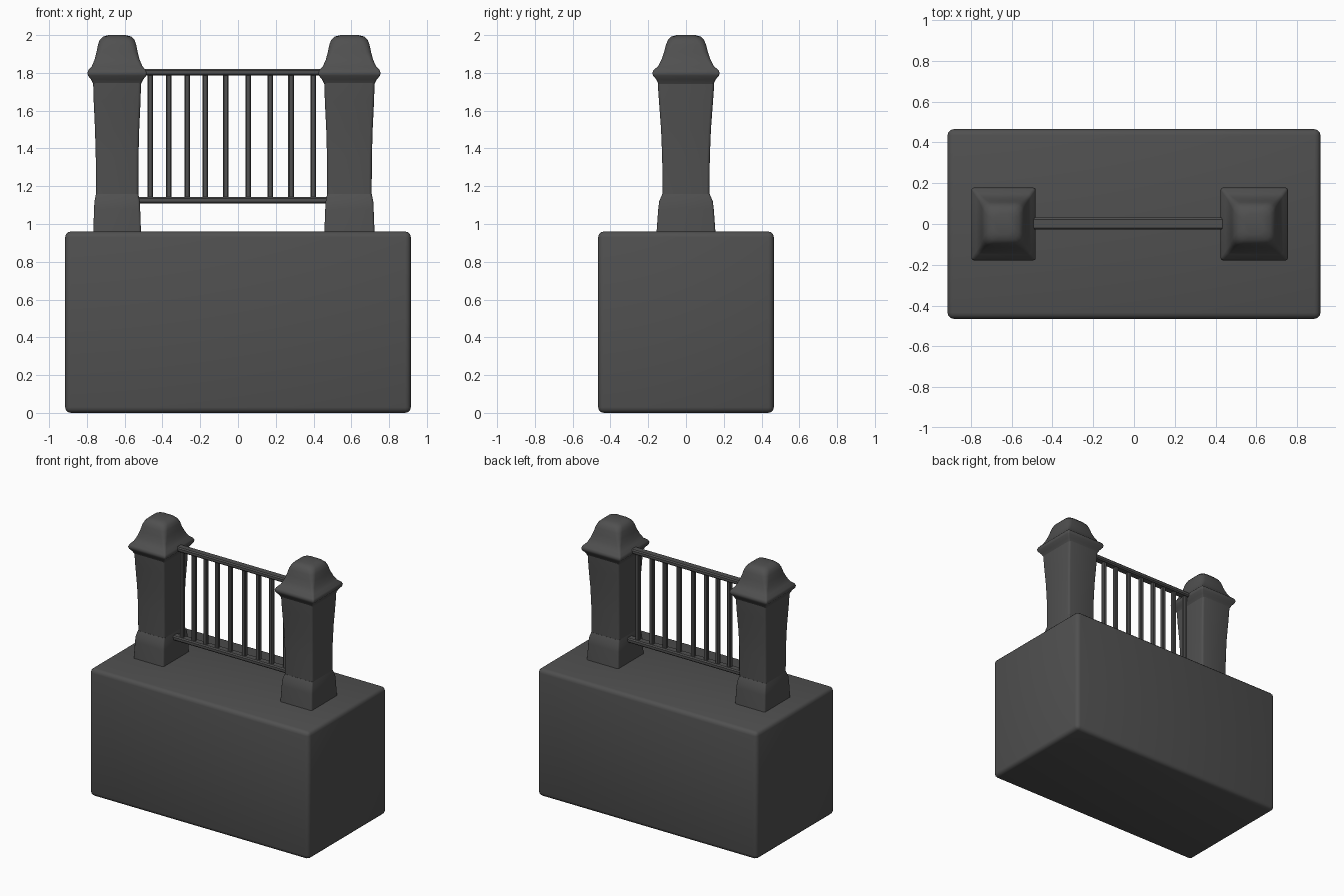
import bpy, bmesh, math
from mathutils import Vector

if "Cube" in bpy.data.objects:
    bpy.data.objects.remove(bpy.data.objects["Cube"])

stone = bpy.data.materials.new("dark_grey")
stone.use_nodes = True
GREY = (0.08, 0.08, 0.08, 1)
stone.diffuse_color = GREY
stone.node_tree.nodes["Principled BSDF"].inputs["Base Color"].default_value = GREY


def finish(name, bm, angle=35):
    bmesh.ops.recalc_face_normals(bm, faces=bm.faces)
    mesh = bpy.data.meshes.new(name)
    bm.to_mesh(mesh)
    bm.free()
    mesh.materials.append(stone)
    ob = bpy.data.objects.new(name, mesh)
    bpy.context.collection.objects.link(ob)
    bpy.ops.object.select_all(action='DESELECT')
    ob.select_set(True)
    bpy.context.view_layer.objects.active = ob
    bpy.ops.object.shade_smooth_by_angle(angle=math.radians(angle))
    return ob


def box(name, low, high, bevel, segments=1):
    low, high = Vector(low), Vector(high)
    bm = bmesh.new()
    bmesh.ops.create_cube(bm, size=1)
    for v in bm.verts:
        v.co = (low + high) / 2 + v.co * (high - low)
    bmesh.ops.bevel(bm, geom=bm.edges[:], offset=bevel, segments=segments,
                    profile=0.5, affect='EDGES')
    return finish(name, bm)


def rounded_ring(bm, cx, hx, hy, z, radius):
    """Rectangle ring with rounded corners."""
    ring = []
    for corner in range(4):
        mid = math.pi / 4 + corner * math.pi / 2
        sx, sy = math.copysign(1, math.cos(mid)), math.copysign(1, math.sin(mid))
        for step in range(4):
            a = corner * math.pi / 2 + step * math.pi / 6
            ring.append(bm.verts.new((cx + sx * (hx - radius) + radius * math.cos(a),
                                      sy * (hy - radius) + radius * math.sin(a), z)))
    return ring


def loft(name, cx, widen, profile):
    bm = bmesh.new()
    rings = [rounded_ring(bm, cx, hx * widen, hy, z, r) for z, hx, hy, r in profile]
    for a, b in zip(rings, rings[1:]):
        for i in range(len(a)):
            j = (i + 1) % len(a)
            bm.faces.new((a[i], a[j], b[j], b[i]))
    bm.faces.new(rings[0][::-1])
    bm.faces.new(rings[-1])
    return finish(name, bm, 50)


# Height, half width, half depth, corner radius
FOOT = [(0.94, .127, .157, .012), (1.08, .122, .147, .012),
        (1.12, .12, .142, .012), (1.16, .112, .125, .012)]
SHAFT = [(1.14, .112, .124, .015), (1.35, .113, .126, .015), (1.5, .117, .132, .015),
         (1.65, .124, .143, .015), (1.72, .126, .148, .015), (1.77, .128, .15, .015)]
CAP = [(1.74, .126, .146, .01), (1.765, .138, .157, .01), (1.785, .154, .174, .01),
       (1.8, .157, .178, .01), (1.815, .152, .172, .012), (1.835, .134, .148, .015),
       (1.87, .119, .13, .02), (1.91, .109, .116, .03), (1.95, .101, .106, .035),
       (1.975, .092, .095, .04), (1.992, .075, .078, .04), (2.0, .045, .05, .03)]

# Solid plinth
box("plinth", (-.915, -.465, 0), (.915, .465, .96), 0.03, 3)

# Two gate pillars
for side, cx, widen in (("right", -.64, 1.0), ("left", .59, 1.05)):
    loft(side + "_pillar_foot", cx, widen, FOOT)
    loft(side + "_pillar_shaft", cx, widen, SHAFT)
    loft(side + "_pillar_cap", cx, widen, CAP)

# Railing between the pillars
for name, z in (("lower_rail", 1.125), ("upper_rail", 1.803)):
    box(name, (-.56, -.027, z - .017), (.5, .031, z + .017), 0.008)
for i, x in enumerate((-.465, -.366, -.268, -.173, -.064, .054, .171, .281, .398)):
    box(f"baluster_{i + 1}", (x - .015, -.014, 1.12), (x + .015, .018, 1.81), 0.006)
